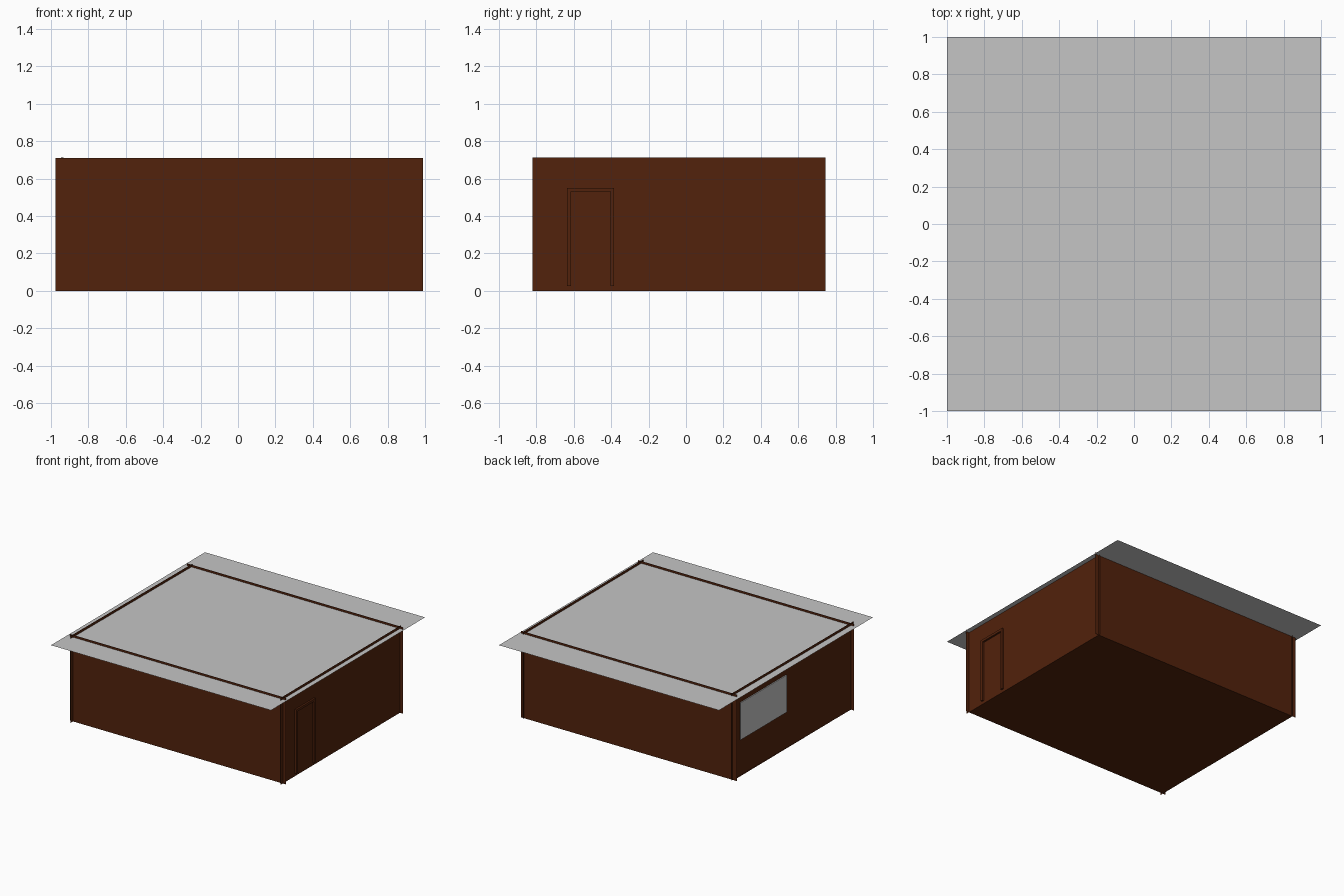
import bpy
import bmesh
from mathutils import Vector

cube = bpy.data.objects.get("Cube")
if cube:
    bpy.data.objects.remove(cube, do_unlink=True)


def make_material(name, rgb):
    mat = bpy.data.materials.new(name)
    mat.use_nodes = True
    mat.diffuse_color = (*rgb, 1)
    mat.node_tree.nodes["Principled BSDF"].inputs["Base Color"].default_value = (*rgb, 1)
    return mat


brown = make_material("dark_brown", (0.085, 0.016, 0.0035))
grey = make_material("light_grey", (0.56, 0.56, 0.56))


def add_object(name, bm, mat):
    mesh = bpy.data.meshes.new(name)
    bm.to_mesh(mesh)
    bm.free()
    mesh.materials.append(mat)
    obj = bpy.data.objects.new(name, mesh)
    bpy.context.collection.objects.link(obj)
    return obj


def sheet(name, corners, mat):
    bm = bmesh.new()
    bm.faces.new([bm.verts.new(c) for c in corners])
    return add_object(name, bm, mat)


def wall(name, start, end, top):
    """Thin upright sheet between two points on the ground."""
    return sheet(name, [(*start, 0), (*end, 0), (*end, top), (*start, top)], brown)


def level(name, low, high, z, mat):
    """Thin horizontal sheet between two opposite corners."""
    (x0, y0), (x1, y1) = low, high
    return sheet(name, [(x0, y0, z), (x1, y0, z), (x1, y1, z), (x0, y1, z)], mat)


def box(name, low, high, mat):
    low, high = Vector(low), Vector(high)
    bm = bmesh.new()
    bmesh.ops.create_cube(bm, size=1)
    bmesh.ops.scale(bm, vec=high - low, verts=bm.verts)
    bmesh.ops.translate(bm, vec=(low + high) / 2, verts=bm.verts)
    return add_object(name, bm, mat)


# Ends of the walls, which cross slightly at the corners
X_MIN, X_MAX = -0.975, 0.99
Y_MIN, Y_MAX = -0.82, 0.745
DOOR_X = 0.96
FRONT_Y, BACK_Y = -0.79, 0.73
TOP = 0.71

wall("front_wall", (X_MIN, FRONT_Y), (X_MAX, FRONT_Y), TOP)
wall("back_wall", (X_MAX, BACK_Y), (X_MIN, BACK_Y), TOP)
wall("door_wall", (DOOR_X, Y_MIN), (DOOR_X, Y_MAX), TOP + 0.004)
wall("window_wall", (-0.934, Y_MAX), (-0.947, Y_MIN), TOP + 0.004)

# Floor between the walls, and roof sheet just under the wall tops
level("floor", (-0.945, FRONT_Y), (DOOR_X, BACK_Y), 0, brown)
level("roof", (-1, -1), (1, 1), 0.692, grey)

# Door frame
frame_in, frame_out = DOOR_X - 0.015, DOOR_X + 0.015
for name, y in (("door_jamb_front", -0.635), ("door_jamb_back", -0.405)):
    box(name, (frame_in, y, 0.025), (frame_out, y + 0.02, 0.53), brown)
box("door_lintel", (frame_in, -0.635, 0.53), (frame_out, -0.385, 0.55), brown)

# Window pane
box("window_pane", (-0.95, 0.047, 0.3), (-0.942, 0.647, 0.605), grey)
